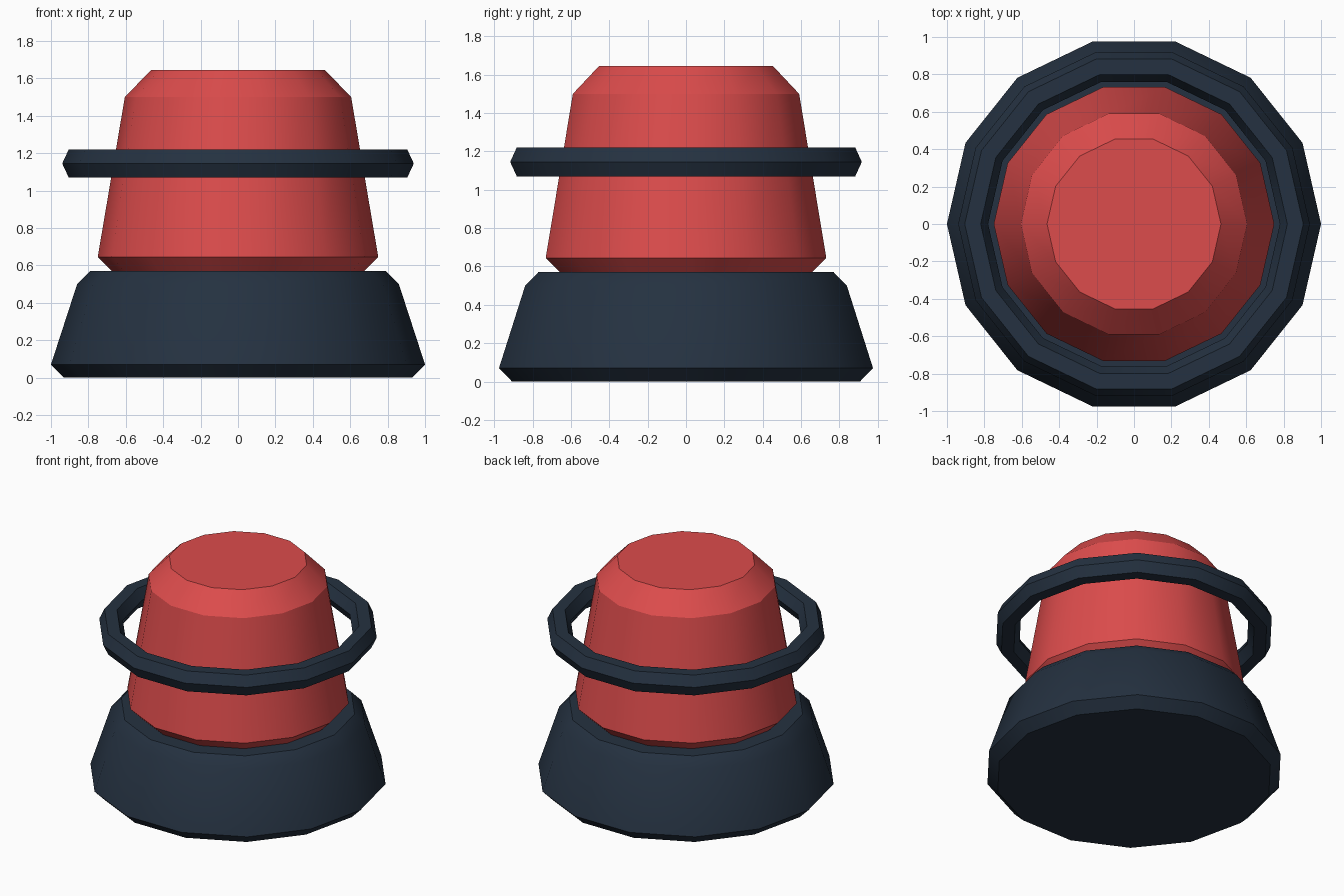
import bpy
import bmesh
import math

SIDES = 14

cube = bpy.data.objects.get("Cube")
if cube:
    bpy.data.objects.remove(cube, do_unlink=True)


def make_material(name, color):
    mat = bpy.data.materials.new(name)
    mat.use_nodes = True
    mat.diffuse_color = color
    mat.node_tree.nodes["Principled BSDF"].inputs["Base Color"].default_value = color
    return mat


def lathe(name, profile, mat, closed=False):
    """Turn a (radius, height) profile around z; open profiles get end caps."""
    bm = bmesh.new()
    rings = []
    for r, z in profile:
        rings.append([bm.verts.new((r * math.cos(a), r * math.sin(a), z))
                      for a in (math.tau * i / SIDES for i in range(SIDES))])
    pairs = list(zip(rings, rings[1:]))
    if closed:
        pairs.append((rings[-1], rings[0]))
    else:
        bm.faces.new(rings[0])
        bm.faces.new(rings[-1])
    for low, high in pairs:
        for i in range(SIDES):
            j = (i + 1) % SIDES
            bm.faces.new((low[i], low[j], high[j], high[i]))
    bmesh.ops.recalc_face_normals(bm, faces=bm.faces)
    mesh = bpy.data.meshes.new(name)
    bm.to_mesh(mesh)
    bm.free()
    mesh.materials.append(mat)
    obj = bpy.data.objects.new(name, mesh)
    bpy.context.collection.objects.link(obj)
    bpy.ops.object.select_all(action='DESELECT')
    obj.select_set(True)
    bpy.context.view_layer.objects.active = obj
    bpy.ops.object.shade_smooth_by_angle(angle=math.radians(30))
    return obj


red = make_material("red", (0.72, 0.072, 0.072, 1))
navy = make_material("dark_navy", (0.018, 0.031, 0.052, 1))

# Flared foot with chamfered rims
lathe("base", [(0.93, 0), (1.0, 0.07), (0.86, 0.5), (0.79, 0.57)], navy)

# Tapered body with chamfered ends
lathe("body", [(0.675, 0.57), (0.75, 0.645), (0.605, 1.5), (0.465, 1.645)], red)

# Floating collar with a six-sided section
lathe("collar_ring", [(0.82, 1.07), (0.905, 1.07), (0.94, 1.145),
                      (0.905, 1.22), (0.82, 1.22), (0.78, 1.145)], navy, closed=True)
